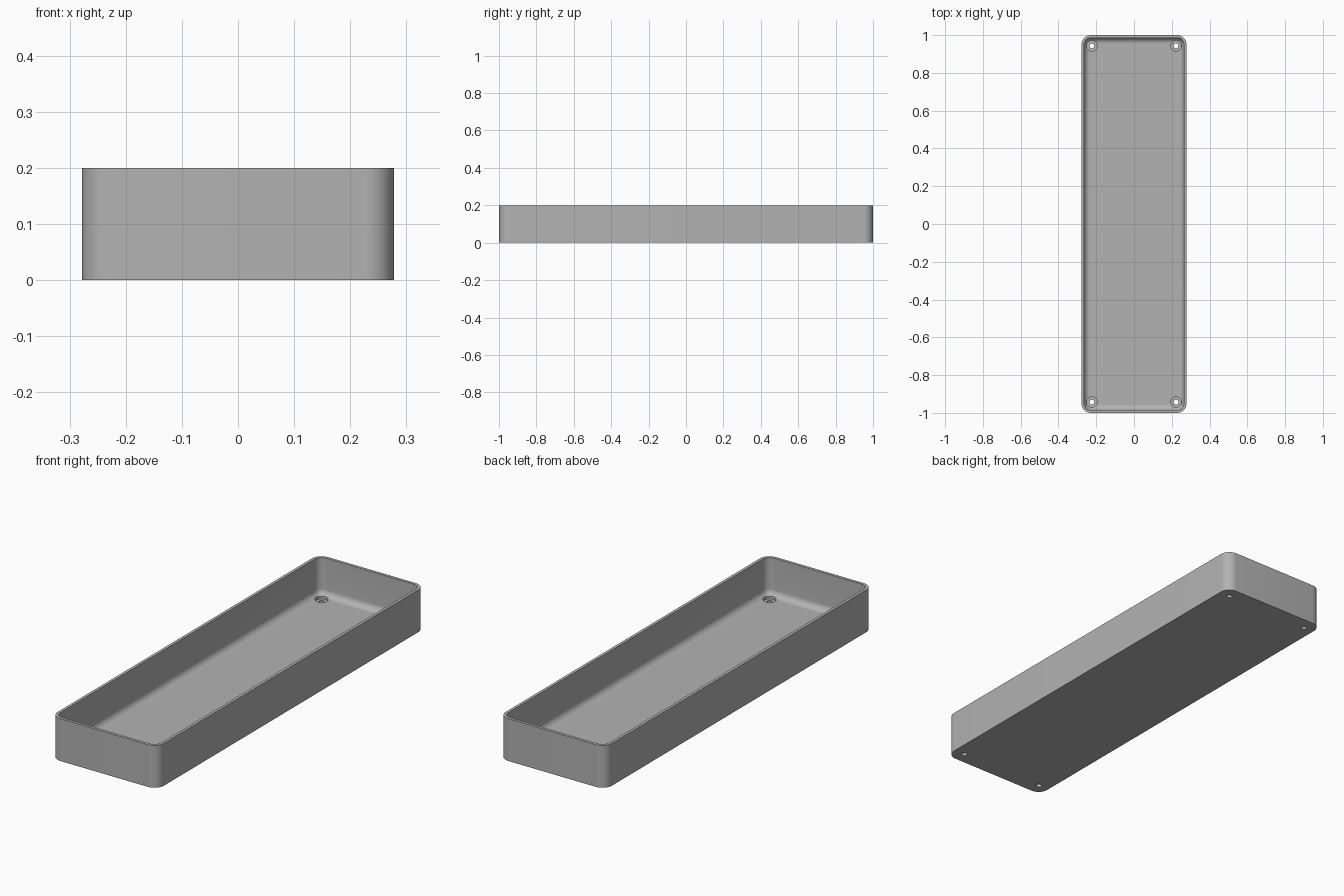
import bpy, bmesh, math

cube = bpy.data.objects.get("Cube")
if cube:
    bpy.data.objects.remove(cube, do_unlink=True)

HALF_X, HALF_Y, HEIGHT = 0.278, 1.0, 0.2
CORNER, WALL, FLOOR, FILLET = 0.05, 0.014, 0.022, 0.03
HOLE_X, HOLE_Y, HOLE_R, SINK_R = 0.223, 0.943, 0.013, 0.028
ARC = 10

grey = bpy.data.materials.new("plain grey")
grey.use_nodes = True
colour = (0.45, 0.45, 0.45, 1)
grey.diffuse_color = colour
grey.node_tree.nodes["Principled BSDF"].inputs["Base Color"].default_value = colour


def finish(bm, name):
    bmesh.ops.recalc_face_normals(bm, faces=bm.faces)
    mesh = bpy.data.meshes.new(name)
    bm.to_mesh(mesh)
    bm.free()
    mesh.materials.append(grey)
    obj = bpy.data.objects.new(name, mesh)
    bpy.context.collection.objects.link(obj)
    return obj


def rounded_loop(bm, inset, z):
    """Rounded rectangle drawn in from the outer outline."""
    r = CORNER - inset
    verts = []
    for corner, (sx, sy) in enumerate([(1, 1), (-1, 1), (-1, -1), (1, -1)]):
        for i in range(ARC + 1):
            a = (corner + i / ARC) * math.pi / 2
            verts.append(bm.verts.new((sx * (HALF_X - CORNER) + r * math.cos(a),
                                       sy * (HALF_Y - CORNER) + r * math.sin(a), z)))
    return verts


def skin(bm, loops):
    """Bridge a stack of loops and cap both ends."""
    for low, high in zip(loops, loops[1:]):
        for i in range(len(low)):
            j = (i + 1) % len(low)
            bm.faces.new((low[i], low[j], high[j], high[i]))
    bm.faces.new(loops[0])
    bm.faces.new(loops[-1])


# Tray shell: outside wall, rim, inside wall, then the fillet down to the floor
section = [(0, 0), (0, HEIGHT), (WALL, HEIGHT)]
for i in range(9):
    a = i / 8 * math.pi / 2
    section.append((WALL + FILLET * (1 - math.cos(a)), FLOOR + FILLET * (1 - math.sin(a))))
bm = bmesh.new()
skin(bm, [rounded_loop(bm, inset, z) for inset, z in section])
tray = finish(bm, "tray")

# Screw hole cutters: a bore with a wider recess above it
bm = bmesh.new()
for sx in (-1, 1):
    for sy in (-1, 1):
        loops = []
        for r, z in [(HOLE_R, -0.05), (HOLE_R, 0.012), (SINK_R, 0.0121), (SINK_R, 0.08)]:
            loops.append([bm.verts.new((sx * HOLE_X + r * math.cos(k * math.tau / 32),
                                        sy * HOLE_Y + r * math.sin(k * math.tau / 32), z))
                          for k in range(32)])
        skin(bm, loops)
cutter = finish(bm, "screw_hole_cutter")
cutter.hide_render = True

cut = tray.modifiers.new("screw holes", 'BOOLEAN')
cut.object = cutter
cut.operation = 'DIFFERENCE'
cut.solver = 'EXACT'
bpy.context.view_layer.objects.active = tray
tray.select_set(True)
bpy.ops.object.modifier_apply(modifier=cut.name)
bpy.data.objects.remove(cutter, do_unlink=True)

bpy.ops.object.shade_smooth_by_angle(angle=math.radians(30))
